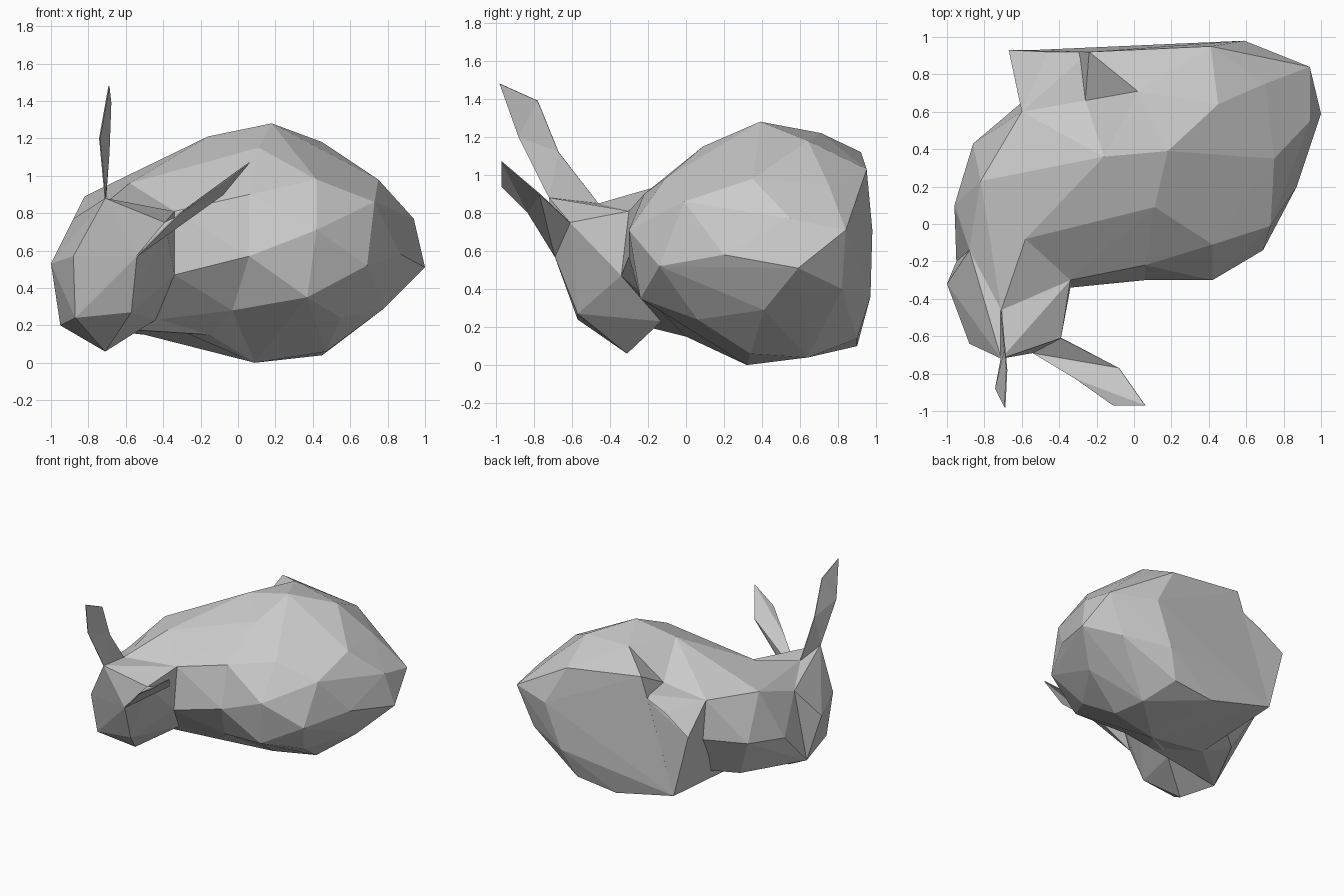
import bpy
import bmesh

default_cube = bpy.data.objects.get("Cube")
if default_cube:
    bpy.data.objects.remove(default_cube, do_unlink=True)

grey = bpy.data.materials.new("plain grey")
grey.use_nodes = True
colour = (0.6, 0.6, 0.6, 1)
grey.diffuse_color = colour
grey.node_tree.nodes["Principled BSDF"].inputs["Base Color"].default_value = colour


def finish(name, bm):
    """Turn a bmesh into a flat shaded, grey object."""
    bmesh.ops.recalc_face_normals(bm, faces=bm.faces[:])
    mesh = bpy.data.meshes.new(name)
    bm.to_mesh(mesh)
    bm.free()
    mesh.materials.append(grey)
    part = bpy.data.objects.new(name, mesh)
    bpy.context.collection.objects.link(part)
    return part


def faceted_block(name, *corner_groups):
    """Wrap a faceted convex skin around a few corner points."""
    bm = bmesh.new()
    for group in corner_groups:
        for corner in group:
            bm.verts.new(corner)
    bmesh.ops.convex_hull(bm, input=bm.verts[:])
    loose = [v for v in bm.verts if not v.link_faces]
    bmesh.ops.delete(bm, geom=loose, context="VERTS")
    return finish(name, bm)


def leaf_plate(name, rungs):
    """Build a thin bent plate from pairs of edge points."""
    bm = bmesh.new()
    pairs = [[bm.verts.new(p) for p in rung] for rung in rungs]
    for (a, b), (c, d) in zip(pairs, pairs[1:]):
        bm.faces.new((a, b, d))
        bm.faces.new((a, d, c))
    part = finish(name, bm)
    thick = part.modifiers.new("thickness", "SOLIDIFY")
    thick.thickness = 0.006
    thick.offset = 0
    return part


# Corners shared by neighbouring parts
shoulder = [(-.34, -.3, .81), (-.34, -.34, .47), (-.44, -.13, .23)]
crown = [(-.71, -.46, .85)]
nape = [(-.58, -.08, .96)]
cheek_back = [(-.88, -.14, .77), (-.95, -.2, .2)]
flank_side = [(-.82, .23, .89), (-.96, .1, .5)]
flank_rear = [(-.6, .6, .9), (-.6, .65, .6)]
back_ridge = [(-.16, .36, 1.21), (-.26, .66, .98)]
belly = [(-.15, 0, .15), (-.5, .2, .15)]
waist_front = [(.06, -.22, .9), (.06, -.3, .57), (-.03, -.13, .28)]
waist_top = [(.11, .09, 1.15), (.18, .39, 1.28), (.02, .71, 1.22)]
waist_under = [(.09, .32, 0), (0, .9, .1)]
rear_rim = [(.41, .95, 1.03), (.59, .98, .71), (.45, .97, .36)]
fin_edge = [(-.24, .92, 1.12), (-.54, .93, .23)]

# Head with a pointed chin and flat cheeks
faceted_block(
    "head", shoulder, crown, cheek_back,
    [(-1, -.32, .53), (-.88, -.64, .57), (-.87, -.57, .24)],
    [(-.71, -.31, .06), (-.57, -.57, .27), (-.54, -.69, .57)],
    [(-.71, -.72, .88), (-.39, -.61, .75)],
)

# Neck dipping behind the crown
faceted_block(
    "neck", shoulder, crown, nape, cheek_back, flank_side, belly,
)

# Flank on the outer side of the bend
faceted_block(
    "flank", shoulder, nape, cheek_back, flank_side, flank_rear,
    back_ridge, belly,
    [(-.47, .3, 1.04), (-.86, .43, .55)],
    [(-.7, .3, .22), (-.45, .5, .26)],
)

# Waist between the shoulder and the round rear
faceted_block(
    "waist", shoulder, nape, back_ridge, belly[:1],
    waist_front, waist_top, waist_under,
)

# Round rear body
faceted_block(
    "rear_body", waist_front, waist_top, waist_under, rear_rim,
    [(.42, -.3, .71), (.37, -.24, .35), (.69, -.14, .52)],
    [(.42, -.11, .98), (.73, -.01, .86), (.87, .2, .58)],
    [(.75, .35, .98), (.45, .64, 1.18), (.7, .75, .95)],
    [(.94, .55, .77), (1, .59, .51), (.94, .84, .71)],
    [(.78, .41, .29), (.55, .06, .24), (.47, .34, .06)],
    [(.45, .64, .04), (.35, .9, .14), (.8, .82, .4)],
)

# Tall panel closing the back, with a pointed top
faceted_block(
    "back_panel", rear_rim, waist_under, waist_top[2:],
    back_ridge[1:], fin_edge,
)

# Flared fin joining the flank to the panel
faceted_block(
    "flared_fin", flank_rear, back_ridge[1:], belly, waist_under, fin_edge[1:],
    [(-.67, .93, .74), (-.46, .92, .88), (-.24, .92, .98)],
)

# Ears
leaf_plate("upright_ear", [
    ((-.71, -.72, .88), (-.71, -.46, .85)),
    ((-.74, -.88, 1.2), (-.69, -.67, 1.12)),
    ((-.69, -.98, 1.48), (-.68, -.78, 1.39)),
])
leaf_plate("drooping_ear", [
    ((-.54, -.69, .57), (-.39, -.61, .75)),
    ((-.31, -.83, .8), (-.08, -.77, .9)),
    ((-.11, -.97, .94), (.06, -.97, 1.07)),
])
